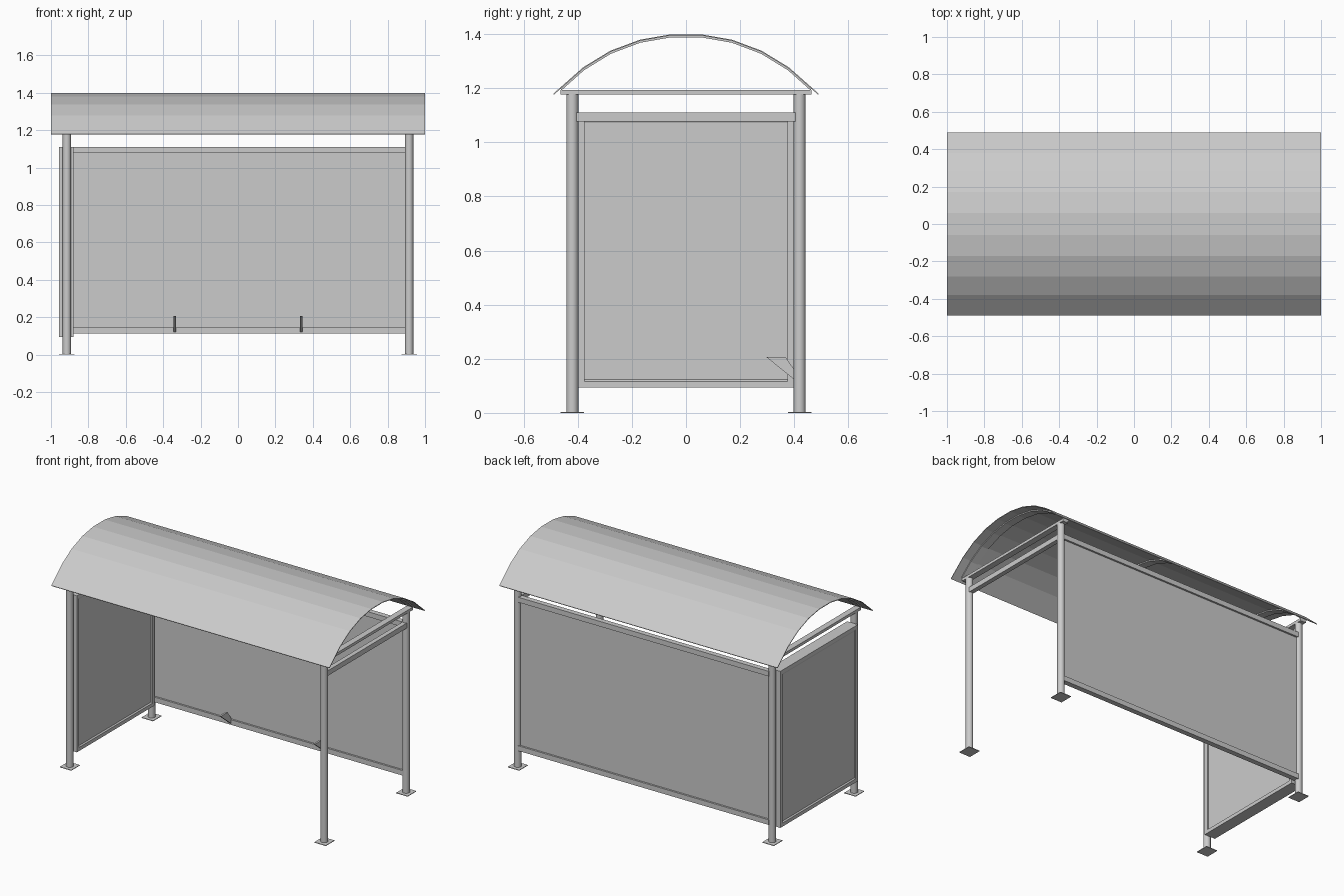
import bpy, bmesh

if "Cube" in bpy.data.objects:
    bpy.data.objects.remove(bpy.data.objects["Cube"])

PX, PY = 0.915, 0.42          # post positions


def make_object(name, bm):
    bmesh.ops.recalc_face_normals(bm, faces=bm.faces)
    me = bpy.data.meshes.new(name)
    bm.to_mesh(me)
    bm.free()
    ob = bpy.data.objects.new(name, me)
    bpy.context.collection.objects.link(ob)
    return ob


def box(name, x0, x1, y0, y1, z0, z1):
    bm = bmesh.new()
    bmesh.ops.create_cube(bm, size=1)
    for v in bm.verts:
        v.co = ((x0 + x1) / 2 + v.co.x * (x1 - x0),
                (y0 + y1) / 2 + v.co.y * (y1 - y0),
                (z0 + z1) / 2 + v.co.z * (z1 - z0))
    return make_object(name, bm)


def extrude_x(name, profile, x0, x1):
    """Closed (y, z) outline extruded along x."""
    bm = bmesh.new()
    a = [bm.verts.new((x0, y, z)) for y, z in profile]
    b = [bm.verts.new((x1, y, z)) for y, z in profile]
    n = len(profile)
    bm.faces.new(a)
    bm.faces.new(b[::-1])
    for i in range(n):
        j = (i + 1) % n
        bm.faces.new((a[i], b[i], b[j], a[j]))
    return make_object(name, bm)


def arch(name, half, drop, thick, x0, x1):
    """Curved strip made from a half arc mirrored across y = 0."""
    pts = [(-y, z) for y, z in reversed(half)] + half
    top = [(y, z - drop) for y, z in pts]
    low = [(y * (1 - thick), z - drop - thick) for y, z in reversed(pts)]
    return extrude_x(name, top + low, x0, x1)


# Curved roof sheet and the ribs beneath it
arc = [(0.06, 1.398), (0.17, 1.379), (0.28, 1.338), (0.38, 1.277), (0.49, 1.18)]
arch("roof_sheet", arc, 0, 0.004, -1, 1)
rib_arc = arc[:-1] + [(0.464, 1.203)]
for label, x in (("left", -PX), ("middle", 0), ("right", PX)):
    arch("roof_rib_" + label, rib_arc, 0.003, 0.008, x - 0.026, x + 0.026)

# Posts with foot plates
for sx, lx in ((-1, "left"), (1, "right")):
    for sy, ly in ((-1, "front"), (1, "back")):
        x, y = sx * PX, sy * PY
        bpy.ops.mesh.primitive_cylinder_add(vertices=20, radius=0.022, depth=1.178,
                                            location=(x, y, 0.589))
        post = bpy.context.object
        post.name = f"post_{ly}_{lx}"
        bpy.ops.object.shade_smooth_by_angle()
        box(f"foot_plate_{ly}_{lx}", x - 0.041, x + 0.041, y - 0.044, y + 0.044, 0, 0.004)
    # Cross beam carrying the roof
    box("cross_beam_" + lx, sx * PX - 0.02, sx * PX + 0.02, -0.463, 0.463, 1.176, 1.194)

# Open right side: upper rail only
box("right_side_rail", PX - 0.015, PX + 0.015, -0.405, 0.405, 1.077, 1.11)

# Back wall: sheet between two rails
box("back_panel", -0.897, 0.897, 0.415, 0.425, 0.14, 1.085)
box("back_rail_top", -0.9, 0.9, 0.403, 0.437, 1.077, 1.11)
box("back_rail_bottom", -0.9, 0.9, 0.403, 0.437, 0.112, 0.145)

# Left display case: deep box with a recessed face on both sides
bm = bmesh.new()
bmesh.ops.create_cube(bm, size=1)
for v in bm.verts:
    v.co = (-0.918 + v.co.x * 0.078, v.co.y * 0.797, 0.6015 + v.co.z * 1.017)
sides = [f for f in bm.faces if abs(f.normal.x) > 0.9]
for f in sides:
    bmesh.ops.inset_region(bm, faces=[f], thickness=0.033)
    bmesh.ops.inset_region(bm, faces=[f], thickness=0.0001, depth=-0.008)
    for v in f.verts:                     # slightly taller top and bottom borders
        v.co.z = 0.598 + (v.co.z - 0.6015) * 0.98
make_object("display_case", bm)

# Seat brackets on the bottom back rail
bracket = [(0.296, 0.207), (0.367, 0.207), (0.41, 0.146), (0.41, 0.115)]
for label, x in (("left", -0.338), ("right", 0.338)):
    extrude_x("seat_bracket_" + label, bracket, x - 0.006, x + 0.006)
